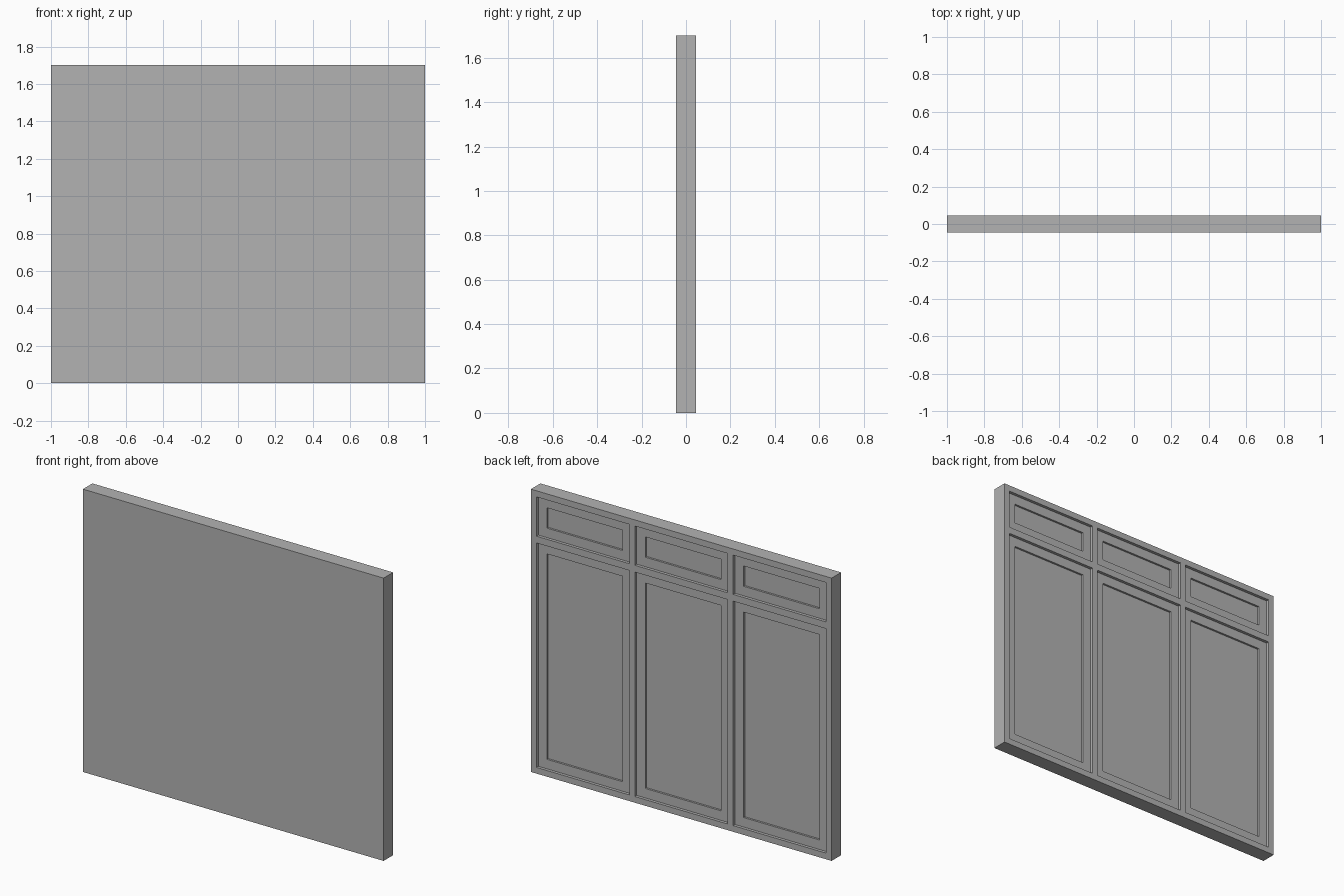
import bpy
import bmesh
from mathutils import Vector

cube = bpy.data.objects.get("Cube")
if cube:
    bpy.data.objects.remove(cube, do_unlink=True)

grey = bpy.data.materials.new("plain grey")
grey.use_nodes = True
color = (0.45, 0.45, 0.45, 1)
grey.diffuse_color = color
grey.node_tree.nodes["Principled BSDF"].inputs["Base Color"].default_value = color

HEIGHT, HALF_DEPTH = 1.70, 0.045
RAIL = 0.037            # width of the outer frame
BORDER = 0.057          # width of the frame around each sunken panel
RECESS, PANEL_RECESS = 0.018, 0.012
OPENING_HALF = 0.309
PITCH = 0.654

# Rows of openings: tall doors below, drawers above
DOOR = (RAIL, HEIGHT - 0.314)
DRAWER = (HEIGHT - 0.273, HEIGHT - RAIL)

# Grid lines for the openings across the back face
columns = [(c * PITCH - OPENING_HALF, c * PITCH + OPENING_HALF) for c in (-1, 0, 1)]
rows = [DOOR, DRAWER]
xs = [-1] + [x for pair in columns for x in pair] + [1]
zs = [0] + [z for pair in rows for z in pair] + [HEIGHT]

bm = bmesh.new()


def face(points):
    return bm.faces.new([bm.verts.new(p) for p in points])


# Back face as a grid; cells with odd column and odd row are openings
openings = []
for i, (x0, x1) in enumerate(zip(xs, xs[1:])):
    for j, (z0, z1) in enumerate(zip(zs, zs[1:])):
        y = HALF_DEPTH
        f = face([(x0, y, z0), (x0, y, z1), (x1, y, z1), (x1, y, z0)])
        if i % 2 and j % 2:
            openings.append(f)
bmesh.ops.remove_doubles(bm, verts=bm.verts, dist=0.0001)

# Pull the outline forward to make the sides, then close the front
rim = [e for e in bm.edges if e.is_boundary]
sides = bmesh.ops.extrude_edge_only(bm, edges=rim)["geom"]
for v in sides:
    if isinstance(v, bmesh.types.BMVert):
        v.co.y = -HALF_DEPTH
bmesh.ops.holes_fill(bm, edges=[e for e in bm.edges if e.is_boundary], sides=0)


def sink(f, depth):
    """Push a face straight into the board, leaving walls around it."""
    new = bmesh.ops.extrude_discrete_faces(bm, faces=[f])["faces"][0]
    bmesh.ops.translate(bm, verts=new.verts, vec=Vector((0, -depth, 0)))
    return new


# Each opening holds a recessed front with a deeper centre panel
for f in openings:
    front = sink(f, RECESS)
    bmesh.ops.inset_individual(bm, faces=[front], thickness=BORDER, use_even_offset=True)
    sink(front, PANEL_RECESS)

bmesh.ops.recalc_face_normals(bm, faces=bm.faces)
mesh = bpy.data.meshes.new("cabinet_front_board")
bm.to_mesh(mesh)
bm.free()
mesh.materials.append(grey)
board = bpy.data.objects.new("cabinet_front_board", mesh)
bpy.context.collection.objects.link(board)
